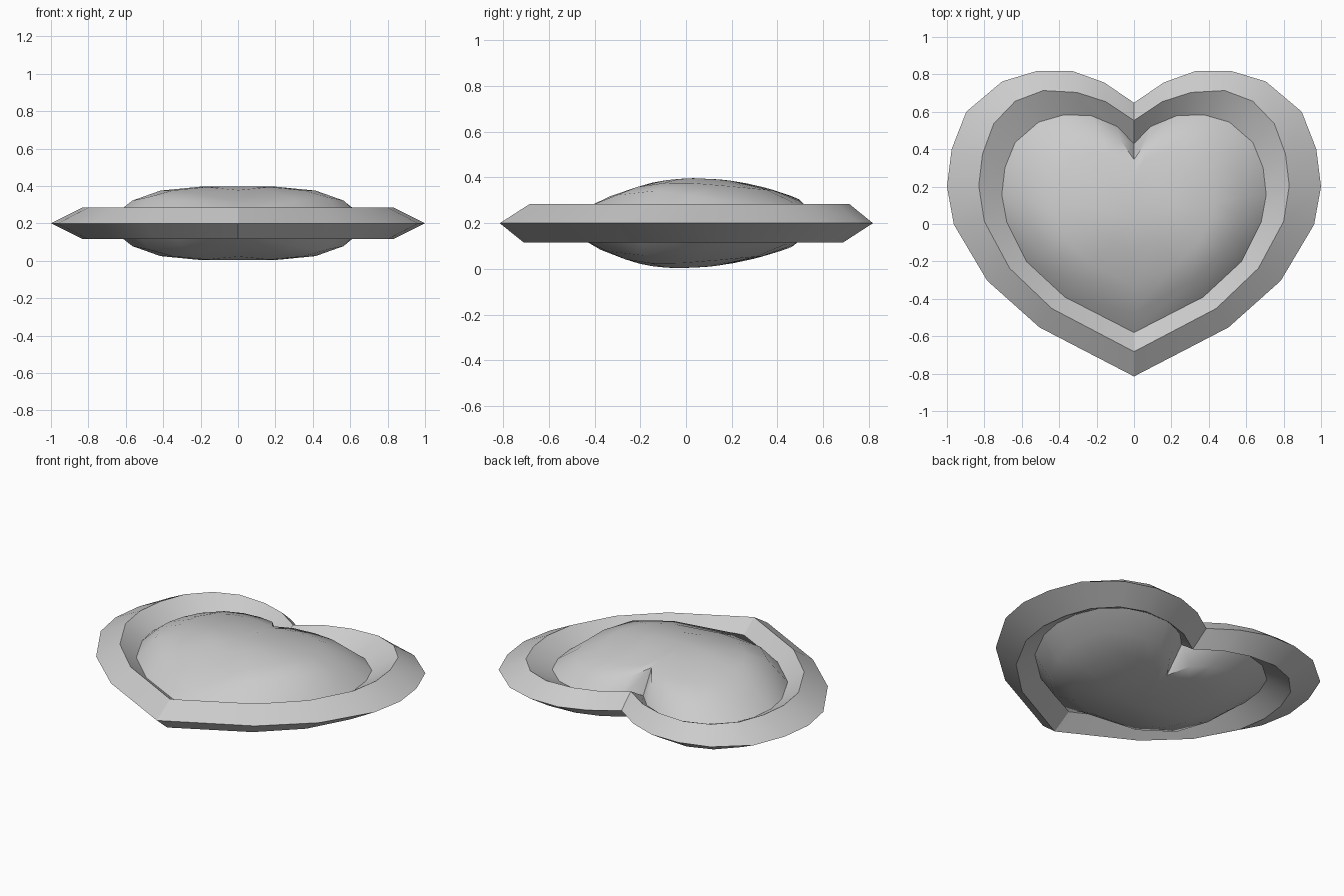
import bpy, bmesh

cube = bpy.data.objects.get("Cube")
if cube:
    bpy.data.objects.remove(cube)

MID, LEAN = 0.2, 0.16   # mid height, and backward lean of the upper half

# Right-hand half outlines, from bottom tip to top notch
OUTER = [(0, -.815), (.505, -.553), (.785, -.303), (.963, -.003), (1, .2), (.975, .4),
         (.897, .6), (.705, .762), (.52, .818), (.33, .818), (.16, .757), (0, .648)]
RIDGE = [(0, -.696), (.44, -.465), (.665, -.25), (.8, 0), (.83, .19), (.81, .36),
         (.75, .523), (.635, .643), (.485, .70), (.305, .69), (.15, .64), (0, .54)]
INNER = [(0, -.582), (.37, -.392), (.575, -.202), (.68, .008), (.707, .155), (.69, .3),
         (.635, .435), (.51, .543), (.375, .582), (.23, .578), (.09, .52), (0, .428)]

mat = bpy.data.materials.new("plain grey")
mat.use_nodes = True
grey = (0.6, 0.6, 0.6, 1)
mat.diffuse_color = grey
mat.node_tree.nodes["Principled BSDF"].inputs["Base Color"].default_value = grey


def full(half):
    return half + [(-x, y) for x, y in half[-2:0:-1]]


def add_loop(bm, points):
    return [bm.verts.new((x, y + LEAN * (z - MID), z)) for x, y, z in points]


def bridge(bm, a, b):
    n = len(a)
    for i in range(n):
        bm.faces.new((a[i], a[(i + 1) % n], b[(i + 1) % n], b[i]))


def sharpen(bm, a, b):
    edge = bm.edges.get((a, b))
    if edge:
        edge.smooth = False


def finish(bm, name):
    bmesh.ops.recalc_face_normals(bm, faces=bm.faces)
    for f in bm.faces:
        f.smooth = True
    mesh = bpy.data.meshes.new(name)
    bm.to_mesh(mesh)
    bm.free()
    mesh.materials.append(mat)
    bpy.context.collection.objects.link(bpy.data.objects.new(name, mesh))


# Rim: bevelled heart-shaped band with creases at each loop, tip and notch
bm = bmesh.new()
profile = [(INNER, .01), (RIDGE, .085), (OUTER, 0), (RIDGE, -.085), (INNER, -.01)]
loops = [add_loop(bm, [(x, y, MID + h) for x, y in full(half)]) for half, h in profile]
for k, loop in enumerate(loops):
    after = loops[(k + 1) % len(loops)]
    bridge(bm, loop, after)
    for i in (0, len(INNER) - 1):
        sharpen(bm, loop[i], after[i])
for loop in loops:
    for i, v in enumerate(loop):
        sharpen(bm, v, loop[i - 1])
finish(bm, "heart_rim")


# Cushion: domed heart, same above and below, fuller towards the lobes
def cushion_loop(scale, side):
    points = []
    for x, y in full(INNER):
        s = scale
        if x == 0 and y > 0 and scale < 1:
            s *= .9                        # the notch cuts deeper into the dome
        x, y = x * s, y * s
        fall = .4 if y > 0 else .64
        h = .01 if scale == 1 else .197 - fall * y * y - .74 * x ** 4
        points.append((x, y, MID + side * h))
    return points


bm = bmesh.new()
notch = len(INNER) - 1
for side in (1, -1):
    loops = [add_loop(bm, cushion_loop(s, side)) for s in (1, .83, .61, .3)]
    for a, b in zip(loops, loops[1:]):
        bridge(bm, a, b)
    top = add_loop(bm, [(0, 0, MID + side * .197)])[0]
    last = loops[-1]
    for i, v in enumerate(last):
        bm.faces.new((last[i - 1], v, top))
    # Creases of the notch
    sharpen(bm, loops[0][notch], loops[1][notch])
    for i in (notch - 1, notch + 1):
        sharpen(bm, loops[1][notch], loops[1][i])
finish(bm, "heart_cushion")
